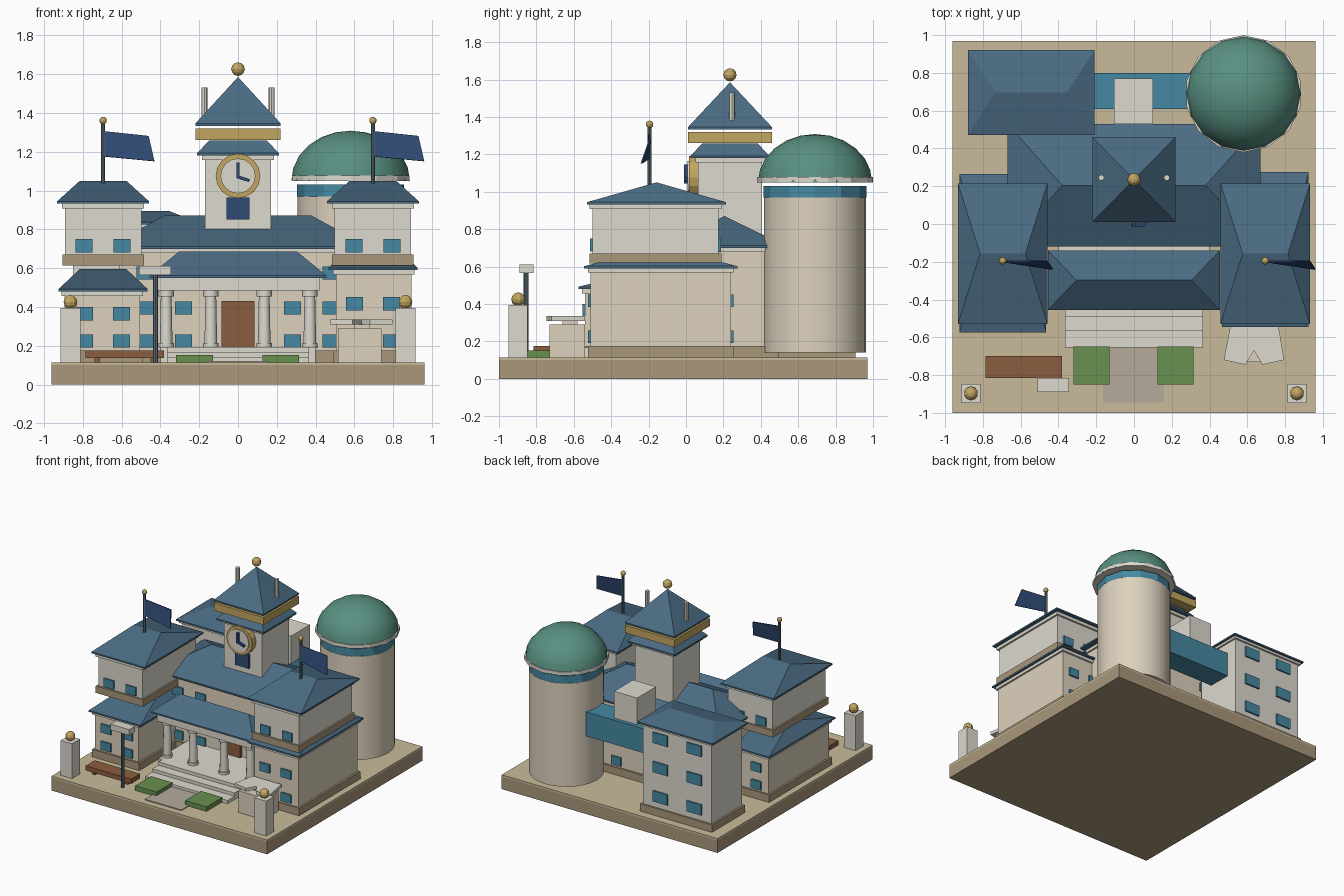
import bpy, bmesh, math
from mathutils import Matrix

if "Cube" in bpy.data.objects:
    bpy.data.objects.remove(bpy.data.objects["Cube"])

COL = dict(brown=(.40, .31, .20), sand=(.58, .50, .32), cream=(.72, .64, .51), stone=(.72, .70, .62),
           slate=(.07, .15, .23), teal=(.06, .25, .36), green=(.10, .28, .22), gold=(.55, .39, .12),
           wood=(.26, .11, .05), navy=(.03, .07, .18), grass=(.14, .28, .08), path=(.46, .41, .33),
           iron=(.10, .15, .18))
MATS = {}


def finish(name, bm, col, smooth=False):
    if col not in MATS:
        MATS[col] = bpy.data.materials.new(col)
        MATS[col].diffuse_color = (*COL[col], 1)
    bmesh.ops.recalc_face_normals(bm, faces=bm.faces[:])
    me = bpy.data.meshes.new(name)
    bm.to_mesh(me)
    bm.free()
    me.materials.append(MATS[col])
    ob = bpy.data.objects.new(name, me)
    bpy.context.collection.objects.link(ob)
    if smooth:
        bpy.ops.object.select_all(action='DESELECT')
        ob.select_set(True)
        bpy.context.view_layer.objects.active = ob
        bpy.ops.object.shade_smooth_by_angle(angle=math.radians(40))
    return ob


def box(name, x0, x1, y0, y1, z0, z1, col):
    bm = bmesh.new()
    m = Matrix.Translation(((x0 + x1) / 2, (y0 + y1) / 2, (z0 + z1) / 2)) @ Matrix.Diagonal((x1 - x0, y1 - y0, z1 - z0, 1))
    bmesh.ops.create_cube(bm, size=1, matrix=m)
    return finish(name, bm, col)


def cyl(name, x, y, z0, z1, r, col, r2=None, seg=12, smooth=True, axis='Z'):
    bm = bmesh.new()
    m = Matrix.Translation((x, y, (z0 + z1) / 2))
    bmesh.ops.create_cone(bm, cap_ends=True, segments=seg, radius1=r, radius2=r if r2 is None else r2,
                          depth=z1 - z0, matrix=m)
    return finish(name, bm, col, smooth)


def ball(name, x, y, z, r, seg=10):
    bm = bmesh.new()
    bmesh.ops.create_uvsphere(bm, u_segments=seg, v_segments=6, radius=r, matrix=Matrix.Translation((x, y, z)))
    return finish(name, bm, 'gold')


def hip(name, x0, x1, y0, y1, z0, z1, ridge, col='slate', flat=0.0):
    """Hip roof whose ridge runs along x; flat gives the top a depth."""
    cx, cy = (x0 + x1) / 2, (y0 + y1) / 2
    bm = bmesh.new()
    ring = [(x0, y0), (x1, y0), (x1, y1), (x0, y1)]
    top = [(cx - ridge, cy - flat), (cx + ridge, cy - flat), (cx + ridge, cy + flat), (cx - ridge, cy + flat)]
    for z, pts in ((z0, ring), (z0 + .012, ring), (z1, top)):
        for p in pts:
            bm.verts.new((*p, z))
    bm.verts.ensure_lookup_table()
    v = bm.verts
    bm.faces.new([v[i] for i in (3, 2, 1, 0)])
    bm.faces.new([v[i] for i in (8, 9, 10, 11)])
    for k in (0, 4):
        for i in range(4):
            j = (i + 1) % 4
            bm.faces.new([v[k + i], v[k + j], v[k + 4 + j], v[k + 4 + i]])
    bmesh.ops.remove_doubles(bm, verts=bm.verts[:], dist=1e-4)
    return finish(name, bm, col)


def windows(name, xs, zs, ys, w=.088, h=.068):
    for x in xs:
        for z in zs:
            for y in ys:
                box(name, x - w / 2, x + w / 2, y - .013, y + .013, z - h / 2, z + h / 2, 'teal')


def walls(name, x0, x1, y0, y1, z0, z1, col, foot=True):
    box(name + '_walls', x0, x1, y0, y1, z0, z1, col)
    box(name + '_cornice', x0 - .015, x1 + .015, y0 - .015, y1 + .015, z1 - .028, z1, 'stone')
    if foot:
        box(name + '_plinth', x0 - .015, x1 + .015, y0 - .015, y1 + .015, .11, .175, 'brown')


# Ground
box('base_slab', -.96, .96, -1, .97, 0, .1, 'brown')
box('courtyard', -.96, .96, -1, .97, .1, .115, 'sand')

# Main hall
walls('hall', -.61, .61, -.07, .48, .115, .705, 'cream')
hip('hall_roof', -.67, .67, -.12, .53, .7, .87, .38)
windows('hall_window', (-.48, -.28, .28, .48), (.225, .395, .575), (-.07, .48))
box('front_door', -.085, .085, -.095, -.06, .19, .43, 'wood')

# Porch
hip('porch_roof', -.455, .455, -.455, -.14, .55, .685, .305)
box('porch_beam', -.42, .42, -.43, -.16, .485, .55, 'stone')
for i, (y, z) in enumerate(((-.49, .195), (-.565, .168), (-.655, .142))):
    w = .4 if i == 0 else .365
    if i == 0:
        box('porch_floor', -w, w, -.44, -.06, .115, z, 'stone')
    box('porch_step', -.365, .365, y, -.3, .115, z, 'stone')
for x in (-.37, -.14, .135, .37):
    cyl('porch_column', x, -.37, .195, .485, .033, 'stone', .027)
    cyl('column_capital', x, -.37, .455, .487, .04, 'stone')
    cyl('column_foot', x, -.37, .19, .215, .04, 'stone')

# Two side wings, the left one lower at the ground floor
for s, tag, y0, y1, top in ((-1, 'left_wing', -.54, .23, .485), (1, 'right_wing', -.51, .24, .595)):
    a, b = sorted((s * .505, s * .895))
    c = s * .695
    walls(tag, a, b, y0, y1, .115, top, 'cream')
    hip(tag + '_lower_roof', c - .23, c + .23, y0 - .035, y1 + .035, top - .005, top + .11, .12)
    rows = (.225, .365) if s < 0 else (.225, .417)
    windows(tag + '_window', (c - .095, c + .095), rows, (y0, y1))
    box(tag + '_ledge', c - .21, c + .21, -.515, .19, .615, .67, 'brown')
    walls(tag + '_upper', c - .197, c + .197, -.5, .175, .67, .935, 'stone', False)
    hip(tag + '_upper_roof', c - .237, c + .237, -.53, .215, .932, 1.05, .12)
    windows(tag + '_upper_window', (c - .098, c + .098), (.715,), (-.5, .175))
    # Flag
    cyl(tag + '_flagpole', c, -.195, 1.03, 1.35, .011, 'iron', seg=8)
    ball(tag + '_pole_ball', c, -.195, 1.36, .02)
    bm = bmesh.new()
    bm.faces.new([bm.verts.new(p) for p in ((c, -.195, 1.175), (c + .265, -.235, 1.15),
                                            (c + .235, -.19, 1.28), (c, -.195, 1.305))])
    flag = finish(tag + '_flag', bm, 'navy')
    flag.modifiers.new('thickness', 'SOLIDIFY').thickness = .008

# Clock tower
TY = .235
walls('clock_tower', -.17, .17, TY - .17, TY + .17, .6, 1.185, 'stone', False)
hip('tower_lower_roof', -.21, .21, TY - .21, TY + .21, 1.18, 1.257, .15, flat=.15)
box('tower_gold_band', -.22, .22, TY - .225, TY + .225, 1.26, 1.32, 'gold')
hip('tower_spire_roof', -.22, .22, TY - .225, TY + .225, 1.333, 1.585, 0)
ball('spire_ball', 0, TY, 1.625, .035, 12)
for x in (-.173, .173):
    cyl('tower_pinnacle', x, TY + .01, 1.365, 1.53, .016, 'stone', seg=8)
for name, r, depth, col in (('clock_rim', .115, .05, 'gold'), ('clock_face', .09, .058, 'stone')):
    bm = bmesh.new()
    m = Matrix.Translation((0, TY - .17 - depth / 2, 1.075)) @ Matrix.Rotation(math.pi / 2, 4, 'X')
    bmesh.ops.create_cone(bm, cap_ends=True, segments=16, radius1=r, radius2=r, depth=depth, matrix=m)
    finish(name, bm, col)
box('minute_hand', -.008, .008, -.012, .01, 1.075, 1.145, 'navy')
hand = box('hour_hand', -.008, .062, -.012, .01, -.008, .008, 'navy')
hand.location.z = 1.07
hand.rotation_euler.y = math.radians(18)
box('tower_banner', -.06, .06, TY - .185, TY - .16, .85, .965, 'navy')

# Rear block, bridge and roof box
walls('rear_block', -.85, -.24, .5, .89, .115, .835, 'stone')
hip('rear_block_roof', -.88, -.21, .47, .92, .825, .895, .19)
windows('rear_block_window', (-.7, -.4), (.265, .5, .735), (.89,), .13, .085)
box('bridge', -.26, .38, .61, .8, .53, .725, 'teal')
box('bridge_roof_box', -.105, .1, .53, .77, .715, .94, 'stone')

# Domed round tower
DX, DY = .58, .69
cyl('round_tower', DX, DY, .14, .97, .273, 'cream', seg=28)
cyl('round_tower_band', DX, DY, .97, 1.03, .275, 'teal', seg=12, smooth=False)
cyl('dome_ring', DX, DY, 1.05, 1.078, .31, 'stone', seg=14, smooth=False)
bm = bmesh.new()
bmesh.ops.create_uvsphere(bm, u_segments=16, v_segments=12, radius=.305)
bmesh.ops.delete(bm, geom=[v for v in bm.verts if v.co.z < -.01], context='VERTS')
bmesh.ops.holes_fill(bm, edges=[e for e in bm.edges if e.is_boundary])
bmesh.ops.transform(bm, matrix=Matrix.Translation((DX, DY, 1.052)) @ Matrix.Diagonal((1, 1, .84, 1)), verts=bm.verts)
finish('dome', bm, 'green', True)

# Gate posts
for x in (-.863, .863):
    box('gate_post', x - .051, x + .051, -.948, -.848, .115, .395, 'stone')
    ball('gate_post_ball', x, -.897, .425, .037)

# Garden: path, lawns, bench, lamp
box('path', -.165, .158, -.945, -.65, .115, .122, 'path')
for x in (-.225, .22):
    box('lawn_bed', x - .095, x + .095, -.85, -.648, .115, .152, 'grass')
box('bench_seat', -.785, -.38, -.815, -.7, .138, .175, 'wood')
for x in (-.74, -.45):
    box('bench_leg', x, x + .03, -.8, -.715, .115, .14, 'wood')
cyl('lamp_pole', -.425, -.855, .115, .565, .013, 'iron', seg=8)
box('lamp_head', -.51, -.345, -.89, -.815, .565, .612, 'stone')

# Market stall with a notched canopy
box('stall_counter', .515, .74, -.73, -.54, .115, .29, 'cream')
box('stall_support', .6, .68, -.66, -.58, .29, .315, 'cream')
bm = bmesh.new()
f = bm.faces.new([bm.verts.new((x, y, .31)) for x, y in (
    (.51, -.54), (.765, -.54), (.795, -.72), (.68, -.745), (.635, -.67), (.59, -.745), (.475, -.72))])
ext = bmesh.ops.extrude_face_region(bm, geom=[f])
bmesh.ops.translate(bm, vec=(0, 0, .025), verts=[g for g in ext['geom'] if isinstance(g, bmesh.types.BMVert)])
finish('stall_canopy', bm, 'stone')

for m in bpy.data.materials:
    if m.users and not m.is_grease_pencil:
        m.use_nodes = True
        m.node_tree.nodes["Principled BSDF"].inputs["Base Color"].default_value = m.diffuse_color
